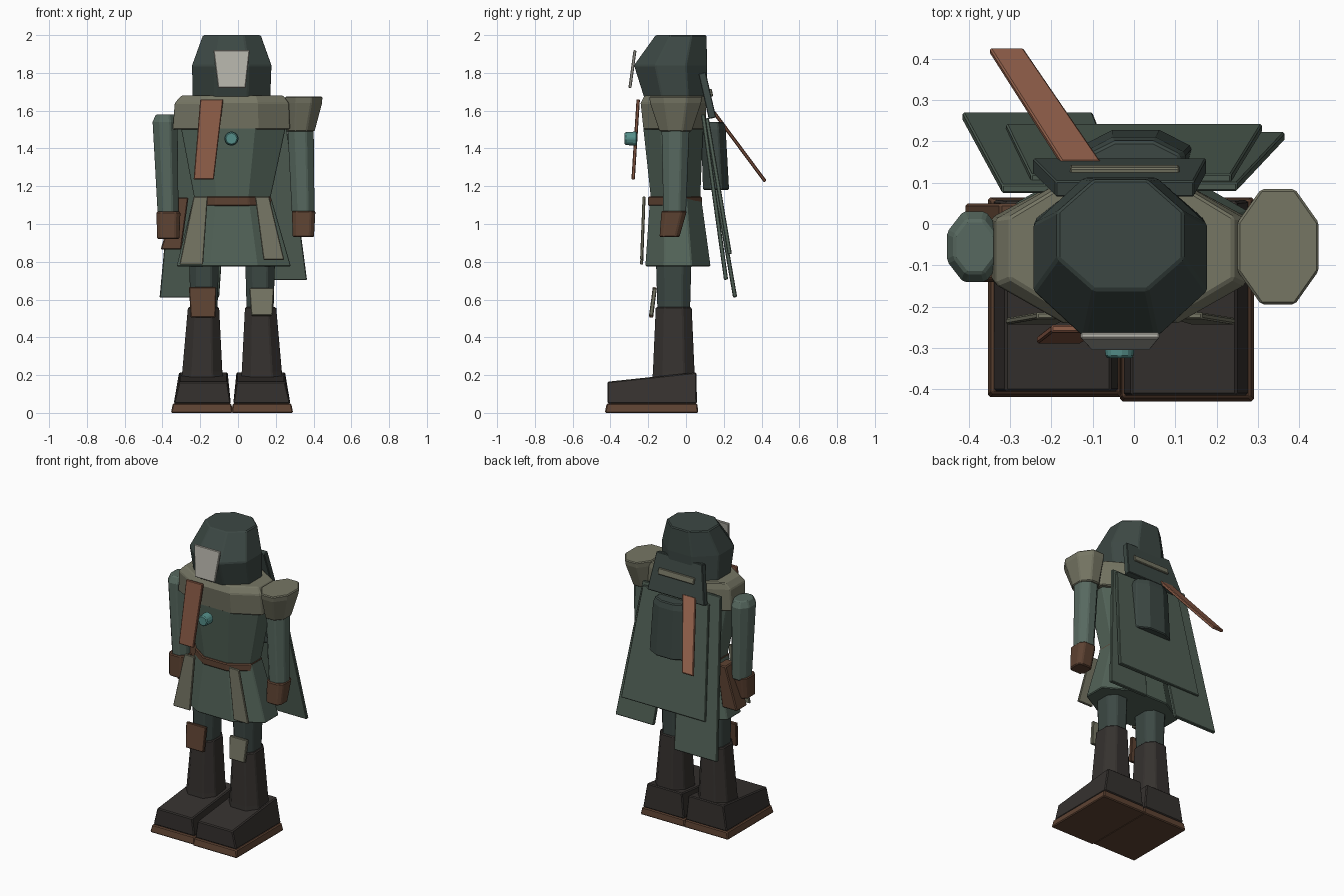
import bpy, bmesh
from mathutils import Vector

if "Cube" in bpy.data.objects:
    bpy.data.objects.remove(bpy.data.objects["Cube"])


def material(name, rgb):
    m = bpy.data.materials.new(name)
    m.diffuse_color = (*rgb, 1)
    m.use_nodes = True
    m.node_tree.nodes["Principled BSDF"].inputs["Base Color"].default_value = m.diffuse_color
    return m


HOOD = material("dark_green", (0.045, 0.064, 0.057))
COAT = material("coat_green", (0.085, 0.125, 0.098))
SLEEVE = material("sleeve_green", (0.095, 0.14, 0.115))
CAPE = material("cape_green", (0.08, 0.115, 0.09))
OLIVE = material("olive", (0.18, 0.18, 0.127))
BOOT = material("boot_black", (0.036, 0.031, 0.028))
LEATHER = material("leather", (0.11, 0.055, 0.032))
RUST = material("rust", (0.27, 0.11, 0.065))
PALE = material("pale_plate", (0.45, 0.44, 0.39))
TEAL = material("teal", (0.09, 0.27, 0.25))


def finish(name, bm, mat, bevel):
    bmesh.ops.recalc_face_normals(bm, faces=bm.faces)
    me = bpy.data.meshes.new(name)
    bm.to_mesh(me)
    bm.free()
    ob = bpy.data.objects.new(name, me)
    bpy.context.collection.objects.link(ob)
    me.materials.append(mat)
    if bevel:
        mod = ob.modifiers.new("edge_bevel", 'BEVEL')
        mod.width = bevel
        mod.segments = 1
        mod.limit_method = 'ANGLE'
        mod.angle_limit = 0.6
    return ob


def loft(name, mat, rings, c=0.29, bevel=0.006):
    """Stacked box (c=0) or chamfered rings: (z or (z_front, z_back), x0, x1, y0, y1)."""
    bm = bmesh.new()
    loops = []
    for z, x0, x1, y0, y1 in rings:
        zf, zb = z if isinstance(z, tuple) else (z, z)
        a, b = c * (x1 - x0), c * (y1 - y0)
        pts = [(x0 + a, y0), (x1 - a, y0), (x1, y0 + b), (x1, y1 - b),
               (x1 - a, y1), (x0 + a, y1), (x0, y1 - b), (x0, y0 + b)]
        if c == 0:
            pts = [(x0, y0), (x1, y0), (x1, y1), (x0, y1)]
        loops.append([bm.verts.new((x, y, zf + (zb - zf) * (y - y0) / (y1 - y0)))
                      for x, y in pts])
    n = len(loops[0])
    for lo, hi in zip(loops, loops[1:]):
        for i in range(n):
            bm.faces.new((lo[i], lo[(i + 1) % n], hi[(i + 1) % n], hi[i]))
    bm.faces.new(loops[0][::-1])
    bm.faces.new(loops[-1])
    return finish(name, bm, mat, bevel)


def slab(name, mat, top, bottom, t, bevel=0.004):
    """Flat plate between a top and a bottom edge, each (x0, x1, y, z)."""
    p = [Vector(v) for e, s in ((top, 1), (bottom, -1))
         for v in [(e[0], e[2], e[3]), (e[1], e[2], e[3])][::s]]
    nrm = (p[1] - p[0]).cross(p[2] - p[1]).normalized() * t / 2
    bm = bmesh.new()
    f = [bm.verts.new(v + nrm) for v in p]
    b = [bm.verts.new(v - nrm) for v in p]
    bm.faces.new(f)
    bm.faces.new(b[::-1])
    for i in range(4):
        j = (i + 1) % 4
        bm.faces.new((f[i], b[i], b[j], f[j]))
    return finish(name, bm, mat, bevel)


# Boots, legs and knee patches
for side, o in (("left", 0.0), ("right", 0.31)):
    def X(v, mid=-0.19):
        # the right leg mirrors the left one about its own centre
        return v if not o else -0.063 - v

    def ring(z, x0, x1, y0, y1):
        a, b = sorted((X(x0), X(x1)))
        return (z, a, b, y0, y1)
    f = -0.41 if not o else -0.42
    loft(side + "_sole", LEATHER, [ring(0, -.355, -.028, f - .01, .065),
                                   ring(.05, -.345, -.035, f, .06)], c=0)
    loft(side + "_boot_foot", BOOT, [ring(.05, -.34, -.038, f + .005, .058),
                                     ring((.165, .215), -.312, -.055, f + .005, .055)], c=0)
    loft(side + "_boot_shaft", BOOT, [ring(.15, -.305, -.075, -.18, .05),
                                      ring(.22, -.295, -.083, -.175, .045),
                                      ring(.56, -.265, -.10, -.16, .03)], c=.25)
    loft(side + "_leg", HOOD, [ring(.5, -.25, -.11, -.15, .02),
                               ring(.85, -.26, -.10, -.16, .03)], c=.25)
slab("left_knee_patch", LEATHER, (-.26, -.115, -.165, .665), (-.25, -.12, -.185, .505), .022)
slab("right_knee_patch", OLIVE, (.06, .19, -.165, .66), (.07, .182, -.185, .515), .022)

# Coat skirt, belt, torso
loft("coat_skirt", COAT, [(.775, -.325, .28, -.215, .13), (1.14, -.235, .175, -.19, .08)])
loft("belt", LEATHER, [(1.095, -.24, .18, -.2, .085), (1.145, -.235, .175, -.2, .085)])
loft("torso", COAT, [(1.13, -.23, .17, -.185, .075), (1.5, -.3, .25, -.225, .09),
                     (1.62, -.3, .25, -.235, .1)])
loft("mantle", OLIVE, [(1.5, -.345, .275, -.225, .105), (1.64, -.335, .27, -.24, .105),
                       (1.68, -.3, .24, -.22, .105)], c=.27)

# Belt hangings
slab("left_tasset", OLIVE, (-.235, -.16, -.222, 1.145), (-.31, -.185, -.235, .785), .016)
slab("right_tasset", OLIVE, (.09, .165, -.222, 1.145), (.135, .245, -.235, .81), .016)
loft("hip_pouch", LEATHER, [(.865, -.41, -.30, -.06, .05), (1.14, -.325, -.262, -.05, .05)], c=0)

# Arms, cuffs, shoulder guard
loft("left_arm", SLEEVE, [(1.05, -.425, -.315, -.125, .01), (1.54, -.452, -.32, -.14, .03),
                          (1.58, -.435, -.335, -.12, .01)])
loft("right_arm", SLEEVE, [(1.06, .285, .405, -.12, .0), (1.55, .26, .4, -.13, .02)])
loft("left_glove", LEATHER, [(.92, -.428, -.31, -.14, -.02), (1.065, -.432, -.305, -.135, .0)], c=.2)
loft("right_glove", LEATHER, [(.93, .29, .402, -.14, -.035), (1.07, .285, .41, -.13, .005)], c=.2)
loft("shoulder_guard", OLIVE, [(1.49, .26, .405, -.14, .03), (1.64, .25, .445, -.19, .08),
                               (1.675, .25, .447, -.195, .085)])

# Hood, face plate, neck cowl
loft("hood", HOOD, [(1.65, -.24, .17, -.215, .105), (1.84, -.243, .177, -.275, .112),
                    (2.0, -.185, .12, -.16, .108)])
slab("face_plate", PALE, (-.13, .062, -.27, 1.92), (-.105, .04, -.297, 1.72), .016)
slab("neck_cowl", HOOD, (-.19, .145, .085, 1.80), (-.245, .175, .14, 1.56), .04)
slab("cowl_trim", OLIVE, (-.155, .11, .128, 1.715), (-.155, .11, .136, 1.675), .016)

# Chest scarf and clasp
slab("front_scarf", RUST, (-.2, -.078, -.253, 1.66), (-.235, -.128, -.28, 1.235), .018)
bm = bmesh.new()
bmesh.ops.create_cone(bm, cap_ends=True, segments=8, radius1=.036, radius2=.04, depth=.065)
clasp = finish("clasp", bm, TEAL, .006)
clasp.rotation_euler = (-1.5708, 0, 0.0)
clasp.location = (-.035, -.292, 1.452)

# Cape panels, back scarf and pack
slab("left_cape_panel", CAPE, (-.32, -.03, .085, 1.62), (-.415, -.10, .26, .612), .022)
slab("right_cape_panel", CAPE, (.0, .25, .09, 1.58), (.085, .365, .212, .705), .022)
slab("middle_cape_panel", CAPE, (-.25, .235, .11, 1.56), (-.31, .31, .232, .84), .022)
slab("back_scarf", RUST, (-.175, -.08, .145, 1.595), (-.35, -.268, .42, 1.225), .018)
loft("back_pack", HOOD, [(1.18, -.13, .14, .09, .228), (1.5, -.125, .125, .08, .21),
                         (1.54, -.11, .11, .09, .2)])
